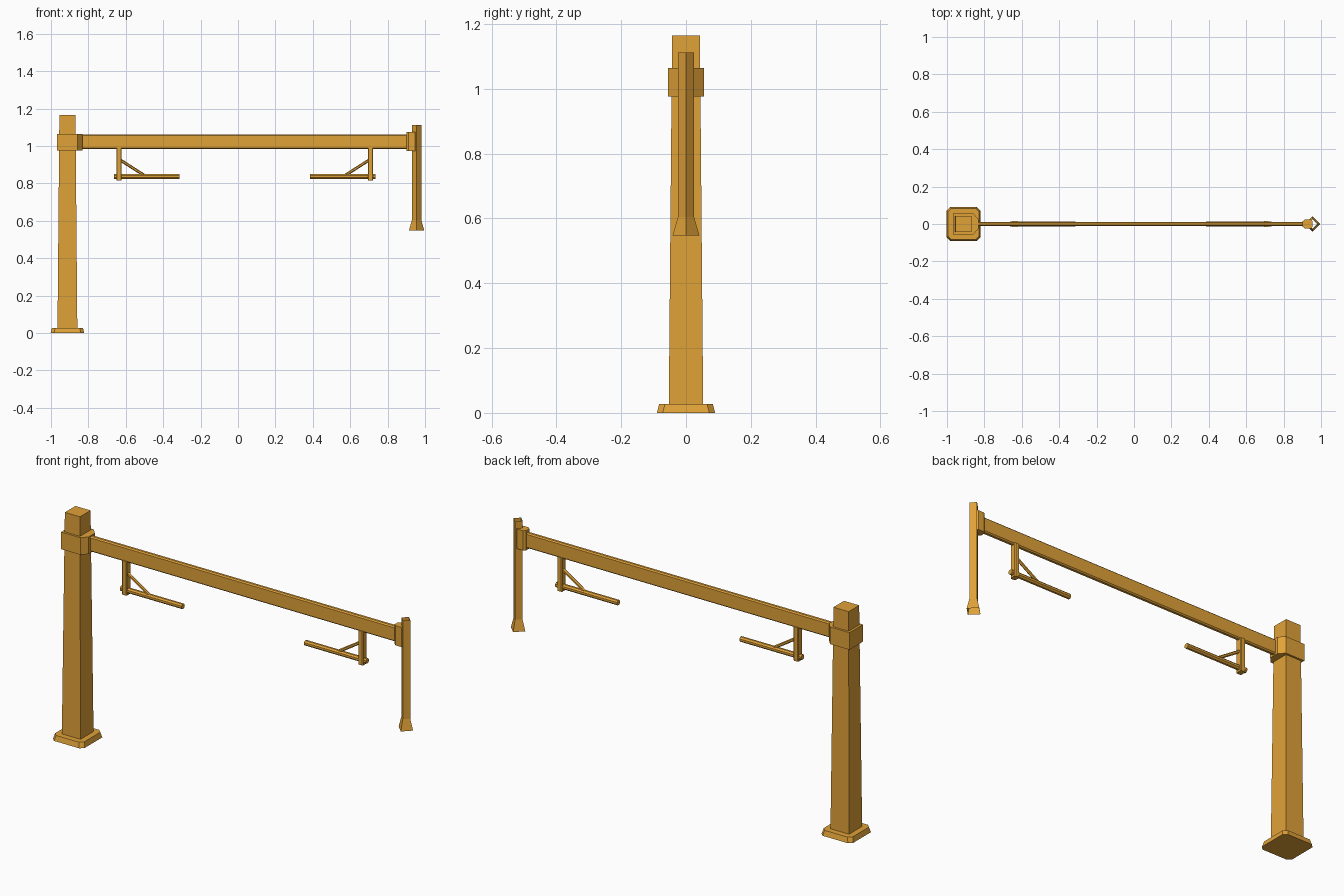
import bpy, bmesh, math
from mathutils import Vector

if "Cube" in bpy.data.objects:
    bpy.data.objects.remove(bpy.data.objects["Cube"])

mat = bpy.data.materials.new("orange_paint")
mat.diffuse_color = (0.75, 0.36, 0.04, 1)
mat.use_nodes = True
mat.node_tree.nodes["Principled BSDF"].inputs["Base Color"].default_value = mat.diffuse_color


def loft(name, rings, cap=True):
    """Skin a list of matching point rings into a mesh."""
    bm = bmesh.new()
    vs = [[bm.verts.new(p) for p in r] for r in rings]
    n = len(vs[0])
    for a, b in zip(vs, vs[1:]):
        for i in range(n):
            j = (i + 1) % n
            bm.faces.new((a[i], a[j], b[j], b[i]))
    if cap:
        bm.faces.new(vs[0][::-1])
        bm.faces.new(vs[-1])
    bmesh.ops.recalc_face_normals(bm, faces=bm.faces)
    me = bpy.data.meshes.new(name)
    bm.to_mesh(me)
    bm.free()
    me.materials.append(mat)
    ob = bpy.data.objects.new(name, me)
    bpy.context.collection.objects.link(ob)
    return ob


def chamfered(a, b, c):
    """Rectangle outline of half sizes a, b with corners cut by c."""
    return [(a, -b + c), (a, b - c), (a - c, b), (-a + c, b),
            (-a, b - c), (-a, -b + c), (-a + c, -b), (a - c, -b)]


def square(h):
    return [(h, -h), (h, h), (-h, h), (-h, -h)]


def diamond(r):
    return [(r, 0), (0, r), (-r, 0), (0, -r)]


def at(outline, x, z):
    return [(x + p[0], p[1], z) for p in outline]


def rod(name, a, b, r, sides):
    """Straight bar between two points."""
    a, b = Vector(a), Vector(b)
    side = Vector((0, 1, 0))
    up = (b - a).normalized().cross(side)
    offs = [side * math.cos(t) * r + up * math.sin(t) * r
            for t in [(i + 0.5) * math.tau / sides for i in range(sides)]]
    return loft(name, [[p + o for o in offs] for p in (a, b)])


# Main post with foot plate
PX = -0.912
loft("foot_plate", [at(chamfered(0.09, 0.09, 0.018), PX, 0),
                    at(chamfered(0.083, 0.083, 0.018), PX, 0.027)])
loft("main_post", [at(square(0.053), PX, 0.027), at(square(0.043), PX, 1.165)])

# Collar, narrowing towards the beam
collar = [(-0.968, -0.055), (-0.858, -0.055), (-0.832, -0.025),
          (-0.832, 0.025), (-0.858, 0.055), (-0.968, 0.055)]
loft("post_collar", [at(collar, 0, 0.977), at(collar, 0, 1.065)])

# Beam with cut edges
beam = chamfered(0.012, 0.039, 0.006)
loft("beam", [[(x, p[0], 1.022 + p[1]) for p in beam] for x in (-0.87, 0.93)])

# Far end post: open diamond tube with flared foot
EX = 0.955
loft("end_post", [at(diamond(0.041), EX, 0.548), at(diamond(0.025), EX, 0.605),
                  at(diamond(0.025), EX, 1.112)], cap=False)
bracket = [(0.9, -0.013), (0.912, -0.023), (0.945, -0.023),
           (0.955, -0.015), (0.955, 0.015), (0.945, 0.023),
           (0.912, 0.023), (0.9, 0.013)]
loft("end_bracket", [at(bracket, 0, 0.973), at(bracket, 0, 1.074)])

# Two mirrored hangers with arm and brace
for label, s in (("left", 1), ("right", -1)):
    def X(d):
        return 0.036 + s * d
    hang = chamfered(0.014, 0.017, 0.004)
    loft(label + "_hanger", [at(hang, X(-0.672), 0.815), at(hang, X(-0.672), 0.99)])
    rod(label + "_arm", (X(-0.70), 0, 0.837), (X(-0.348), 0, 0.837), 0.0135, 8)
    rod(label + "_brace", (X(-0.665), 0, 0.925), (X(-0.535), 0, 0.842), 0.008, 6)
